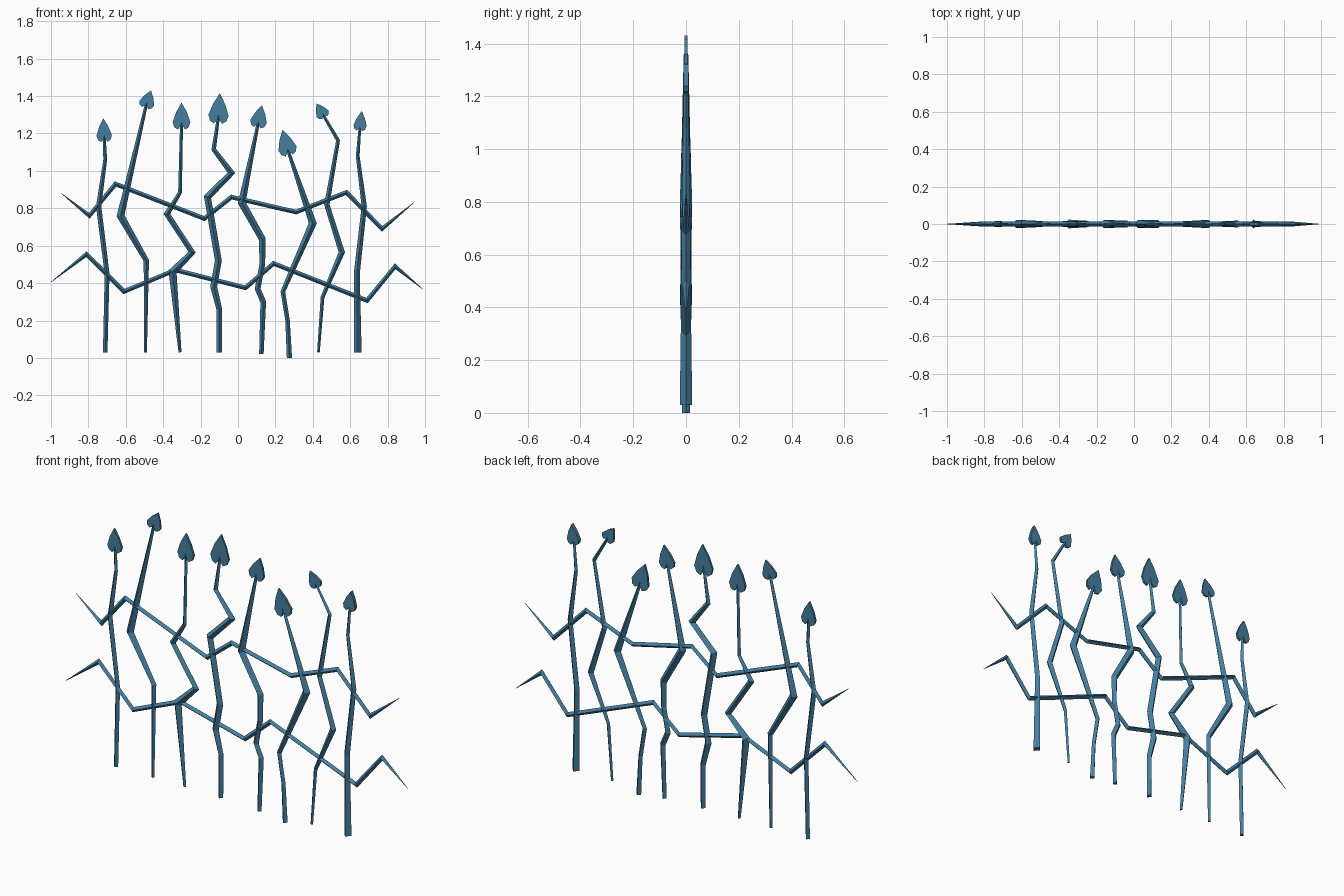
import bpy
import bmesh
from math import cos, sin, tau
from mathutils import Vector

cube = bpy.data.objects.get("Cube")
if cube:
    bpy.data.objects.remove(cube, do_unlink=True)

SIDES = 4

iron = bpy.data.materials.new("blue_iron")
iron.use_nodes = True
colour = (0.06, 0.21, 0.35, 1)
iron.diffuse_color = colour
iron.node_tree.nodes["Principled BSDF"].inputs["Base Color"].default_value = colour


def finish(name, bm):
    """Turn a bmesh into a flat-shaded object with the single material."""
    bmesh.ops.recalc_face_normals(bm, faces=bm.faces[:])
    mesh = bpy.data.meshes.new(name)
    bm.to_mesh(mesh)
    bm.free()
    mesh.materials.append(iron)
    obj = bpy.data.objects.new(name, mesh)
    bpy.context.collection.objects.link(obj)


def bar(name, points):
    """Diamond-section bar through (x, z, radius in thousandths), mitred at kinks."""
    bm = bmesh.new()
    path = [Vector((x, 0, z)) for x, z, _ in points]
    rings = []
    for i, (centre, point) in enumerate(zip(path, points)):
        before = (centre - path[i - 1]).normalized() if i else None
        after = (path[i + 1] - centre).normalized() if i + 1 < len(path) else None
        before, after = before or after, after or before
        along = (before + after).normalized()
        across = Vector((along.z, 0, -along.x))
        radius = point[2] / 1000
        stretch = min(1 / max(along.dot(after), 0.1), 1.3)
        ring = []
        for k in range(SIDES):
            angle = tau * k / SIDES
            offset = across * cos(angle) * radius * stretch
            offset.y = sin(angle) * radius * 1.12
            ring.append(bm.verts.new(centre + offset))
        rings.append(ring)
    for low, high in zip(rings, rings[1:]):
        for k in range(SIDES):
            n = (k + 1) % SIDES
            bm.faces.new((low[k], low[n], high[n], high[k]))
    bm.faces.new(rings[0])
    bm.faces.new(rings[-1])
    finish(name, bm)


def spearhead(name, base, tip, width, depth):
    """Flat heart-shaped blade cut from plate."""
    base, tip = Vector((base[0], 0, base[1])), Vector((tip[0], 0, tip[1]))
    axis = (tip - base).normalized()
    across = Vector((axis.z, 0, -axis.x))
    length = (tip - base).length * 1.25
    start = tip - axis * length
    # half outline: distance across (share of half width), distance along
    half = [(0.6, 0.65), (1, 0.27), (0.8, 0.08), (0.4, 0)]
    outline = [(0, 1)] + half + [(0, 0.18)] + [(-a, b) for a, b in reversed(half)]
    bm = bmesh.new()
    plate = bm.faces.new([
        bm.verts.new(start + across * a * width * length + axis * b * length
                     - Vector((0, depth, 0))) for a, b in outline])
    sheet = bmesh.ops.extrude_face_region(bm, geom=[plate], use_keep_orig=True)
    moved = [v for v in sheet["geom"] if isinstance(v, bmesh.types.BMVert)]
    bmesh.ops.translate(bm, verts=moved, vec=(0, 2 * depth, 0))
    finish(name, bm)


def spear(place, points, tip, width=0.33, depth=0.006):
    """Stem whose sharpened end runs into the middle of its spearhead."""
    x, z, _ = points[-1]
    sharp_end = (x + (tip[0] - x) * 0.3, z + (tip[1] - z) * 0.3, 1)
    bar(place + "_stem", points + [sharp_end])
    spearhead(place + "_spearhead", points[-1], tip, width, depth)


def rail(name, points):
    """Zigzag cross rail with needle-sharp ends."""
    last = len(points) - 1
    bar(name, [(x, z, 1 if i in (0, last) else 12) for i, (x, z) in enumerate(points)])


# Upright spears, from the model's right to its left
spear("outer_right", [(-.71, .03, 12), (-.70, .45, 13), (-.745, .81, 14),
                      (-.71, 1.06, 10), (-.715, 1.18, 8)], (-.72, 1.28))
spear("second_right", [(-.495, .03, 8), (-.49, .52, 14), (-.628, .76, 20),
                       (-.49, 1.355, 8)], (-.465, 1.43), .42, .005)
spear("third_right", [(-.31, .03, 8), (-.35, .46, 21), (-.245, .565, 15),
                      (-.38, .77, 15), (-.31, .885, 10), (-.302, 1.25, 8)], (-.302, 1.365))
spear("inner_right", [(-.1, .03, 14), (-.1, .26, 15), (-.13, .38, 18), (-.105, .52, 18),
                      (-.163, .86, 18), (-.035, .99, 16), (-.13, 1.115, 12),
                      (-.105, 1.285, 8)], (-.097, 1.415), .33, .005)
spear("inner_left", [(.125, .02, 12), (.135, .3, 15), (.105, .37, 15), (.13, .5, 15),
                     (.13, .635, 18), (.02, .83, 20), (.108, 1.255, 8)], (.128, 1.35), .37)
spear("third_left", [(.275, 0, 14), (.265, .2, 12), (.24, .355, 12),
                     (.4, .72, 20), (.267, 1.11, 8)], (.238, 1.22), .35)
spear("second_left", [(.43, .03, 7), (.452, .325, 10), (.555, .565, 16), (.475, .82, 14),
                      (.535, 1.163, 10), (.455, 1.3, 7)], (.42, 1.36), .42)
spear("outer_left", [(.64, .03, 21), (.635, .45, 16), (.675, .81, 14),
                     (.64, 1.08, 10), (.652, 1.235, 7)], (.662, 1.32), .33, .009)

# Cross rails
rail("upper_rail", [(-.945, .88), (-.795, .76), (-.655, .93), (-.18, .745), (-.035, .86),
                    (.31, .78), (.58, .885), (.77, .69), (.94, .83)])
rail("lower_rail", [(-1, .405), (-.81, .555), (-.61, .355), (-.335, .47), (.04, .375),
                    (.19, .505), (.69, .307), (.84, .49), (.99, .366)])
